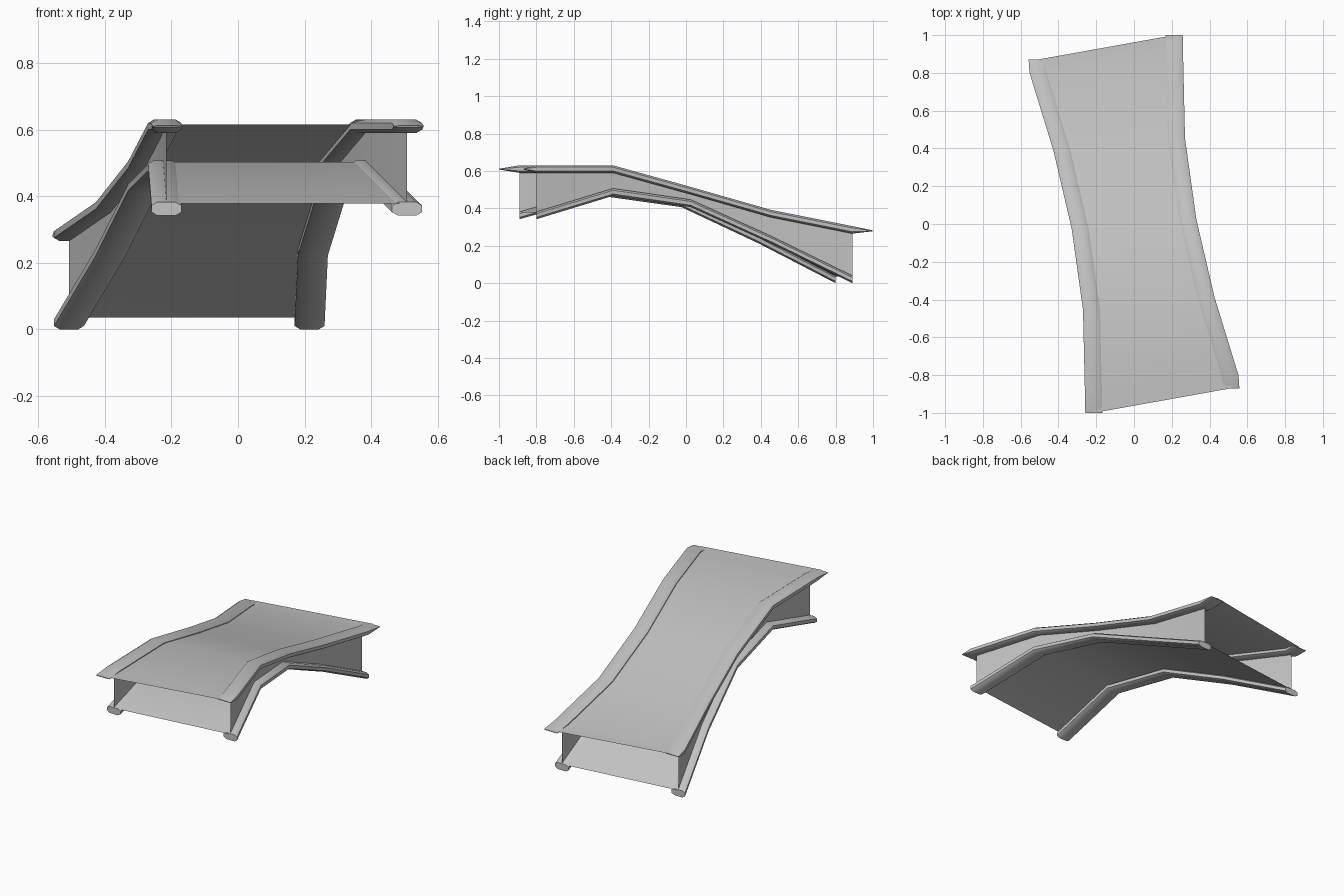
import bpy
import bmesh
from mathutils import Vector

if "Cube" in bpy.data.objects:
    bpy.data.objects.remove(bpy.data.objects["Cube"], do_unlink=True)

grey = bpy.data.materials.new("plain grey")
grey.use_nodes = True
colour = (0.55, 0.55, 0.55, 1)
grey.diffuse_color = colour
grey.node_tree.nodes["Principled BSDF"].inputs["Base Color"].default_value = colour

# Plan of the left edge, front to back; the right edge is its half turn
TIP_F, TIP_B = (0.513, -0.87), (0.213, 1.0)
LEFT = [(0.508, -0.80), (0.382, -0.39), (0.285, 0.025), (0.225, 0.455), (0.215, 0.89)]


def half_turn(path):
    return [(-x, -y) for x, y in reversed(path)]


# Middle heights of the rails at each station
TOP_Z = [0.61, 0.61, 0.495, 0.372, 0.285]
LOW_Z = [0.362, 0.487, 0.427, 0.232, 0.02]
LEFT_TOP, TOP_ALL = [TIP_F, *LEFT, TIP_B], [0.61, *TOP_Z, 0.28]

# Chamfered flat bar: sideways and upward offsets
BAR = [(0.045, -0.01), (0.045, 0.01), (0.028, 0.02), (-0.028, 0.02),
       (-0.045, 0.01), (-0.045, -0.01), (-0.028, -0.02), (0.028, -0.02)]


def finish(name, bm, angle):
    bmesh.ops.recalc_face_normals(bm, faces=bm.faces)
    mesh = bpy.data.meshes.new(name)
    bm.to_mesh(mesh)
    bm.free()
    obj = bpy.data.objects.new(name, mesh)
    bpy.context.collection.objects.link(obj)
    mesh.materials.append(grey)
    bpy.ops.object.select_all(action='DESELECT')
    obj.select_set(True)
    bpy.context.view_layer.objects.active = obj
    bpy.ops.object.shade_smooth_by_angle(angle=angle)


def points(path, heights, lift=0):
    return [Vector((x, y, z + lift)) for (x, y), z in zip(path, heights)]


def rail(name, path, heights, pointed):
    """Sweep the bar along the path, flattening its ends when pointed."""
    bm = bmesh.new()
    rings = []
    last = len(path) - 1
    for i, p in enumerate(points(path, heights)):
        flat = 0.1 if pointed and i in (0, last) else 1
        rings.append([bm.verts.new(p + Vector((u, 0, v * flat))) for u, v in BAR])
    for a, b in zip(rings, rings[1:]):
        for k in range(len(BAR)):
            n = (k + 1) % len(BAR)
            bm.faces.new((a[k], a[n], b[n], b[k]))
    bm.faces.new(rings[0])
    bm.faces.new(rings[-1])
    finish(name, bm, 0.9)


def sheet(name, edge_a, edge_b, across):
    """Stretch a thin surface between two edges."""
    bm = bmesh.new()
    rows = [[bm.verts.new(a.lerp(b, t / across)) for t in range(across + 1)]
            for a, b in zip(edge_a, edge_b)]
    for r, s in zip(rows, rows[1:]):
        for k in range(across):
            bm.faces.new((r[k], r[k + 1], s[k + 1], s[k]))
    finish(name, bm, 0.9)


# Rails and side walls
for side, top, low in (("left", LEFT_TOP, LEFT),
                       ("right", half_turn(LEFT_TOP), half_turn(LEFT))):
    rail(side + "_top_rail", top, TOP_ALL, True)
    rail(side + "_lower_rail", low, LOW_Z, False)
    sheet(side + "_wall", points(low, LOW_Z), points(low, TOP_Z), 1)

# Walking deck and underside
sheet("top_deck", points(half_turn(LEFT_TOP), TOP_ALL, 0.005),
      points(LEFT_TOP, TOP_ALL, 0.005), 4)
sheet("lower_deck", points(half_turn(LEFT), LOW_Z, 0.016),
      points(LEFT, LOW_Z, 0.016), 4)
